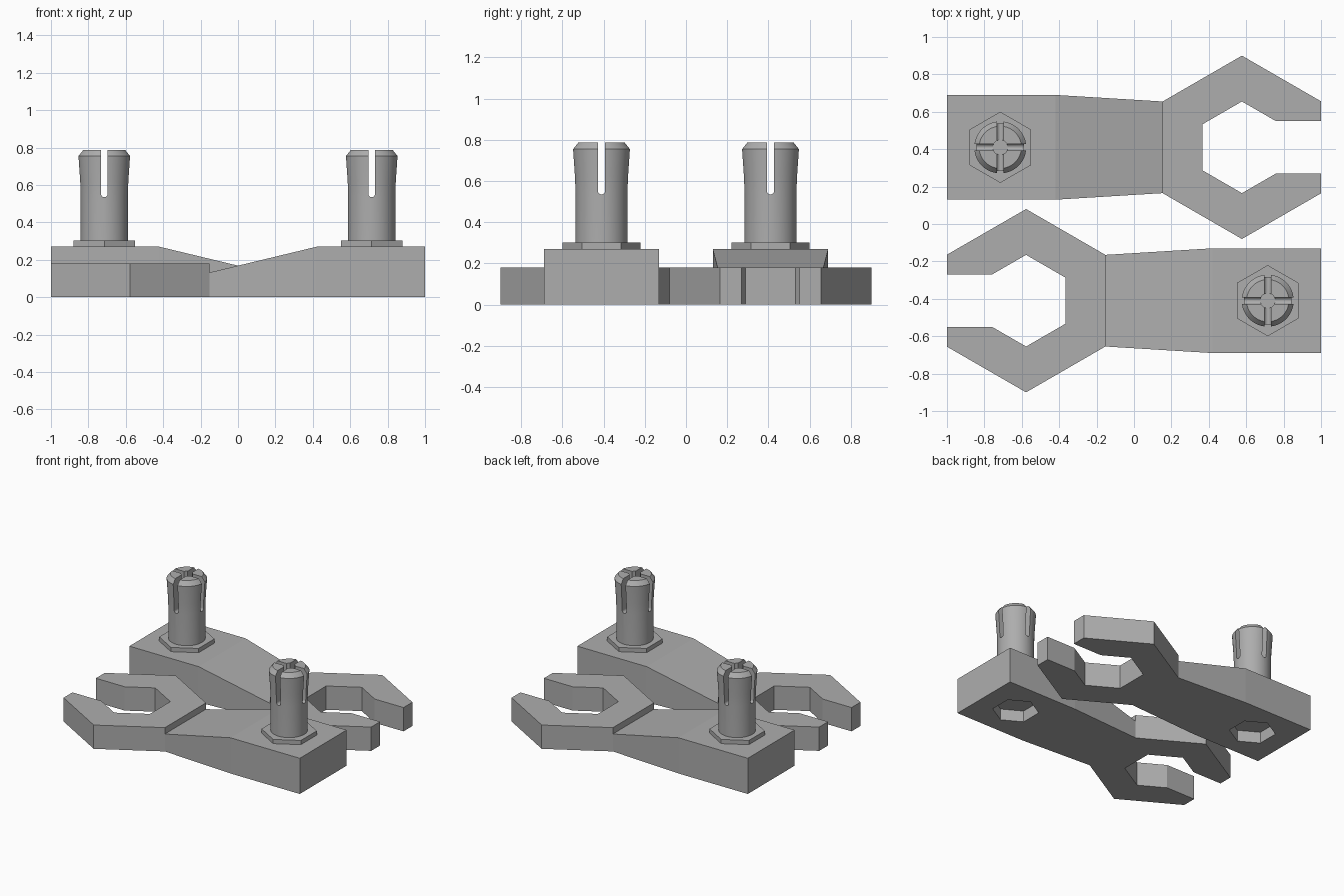
import bpy, bmesh
from math import pi, sin, cos, radians
from mathutils import Matrix

cube = bpy.data.objects.get("Cube")
if cube:
    bpy.data.objects.remove(cube, do_unlink=True)

grey = bpy.data.materials.new("mid grey plastic")
grey.use_nodes = True
colour = (0.42, 0.42, 0.42, 1)
grey.diffuse_color = colour
grey.node_tree.nodes["Principled BSDF"].inputs["Base Color"].default_value = colour

ROW_Y = -0.41      # centre line of the front clip
POST_X = 0.715
FORK_X = -0.577


def finish(name, bm):
    bmesh.ops.recalc_face_normals(bm, faces=bm.faces)
    mesh = bpy.data.meshes.new(name)
    bm.to_mesh(mesh)
    bm.free()
    mesh.materials.append(grey)
    obj = bpy.data.objects.new(name, mesh)
    bpy.context.collection.objects.link(obj)
    return obj


def prism(name, outline, low, high, matrix=Matrix()):
    bm = bmesh.new()
    base = bm.faces.new([bm.verts.new((x, y, low)) for x, y in outline])
    top = bmesh.ops.extrude_face_region(bm, geom=[base])["geom"]
    for v in top:
        if isinstance(v, bmesh.types.BMVert):
            v.co.z = high
    bm.transform(matrix)
    return finish(name, bm)


def loft(name, rings):
    bm = bmesh.new()
    loops = [[bm.verts.new(p) for p in ring] for ring in rings]
    for a, b in zip(loops, loops[1:]):
        for i in range(len(a)):
            j = (i + 1) % len(a)
            bm.faces.new((a[i], a[j], b[j], b[i]))
    bm.faces.new(loops[0])
    bm.faces.new(loops[-1])
    return finish(name, bm)


def circle(radius, sides, cx=0, cy=0):
    # Starts on +y, so six sides give a hexagon with points along y
    return [(cx + radius * sin(2 * pi * i / sides),
             cy + radius * cos(2 * pi * i / sides)) for i in range(sides)]


def cut(obj, cutters):
    for c in cutters:
        c.hide_render = True
        mod = obj.modifiers.new("cut", "BOOLEAN")
        mod.operation, mod.solver, mod.object = "DIFFERENCE", "EXACT", c
    graph = bpy.context.evaluated_depsgraph_get()
    mesh = bpy.data.meshes.new_from_object(obj.evaluated_get(graph))
    obj.modifiers.clear()
    obj.data = mesh
    for c in cutters:
        bpy.data.objects.remove(c, do_unlink=True)


# Arm: tapering bar with a hexagonal socket underneath
sections = [(1, 0.28, 0.27), (0.42, 0.28, 0.27), (-0.153, 0.245, 0.132)]
arm = loft("front_arm", [[(x, ROW_Y - w, 0), (x, ROW_Y + w, 0),
                          (x, ROW_Y + w, h), (x, ROW_Y - w, h)]
                         for x, w, h in sections])
cut(arm, [prism("socket_cutter", circle(0.16, 6, POST_X, ROW_Y), -0.1, 0.085)])

# Fork: open hexagonal jaw, outlined on one half and mirrored
half = [(-1, 0.14), (-0.759, 0.14), (FORK_X, 0.245), (-0.365, 0.1225)]
outer = [(-0.153, 0.245), (FORK_X, 0.49), (-1, 0.246)]


def mirrored(points):
    return [(x, -y) for x, y in reversed(points)]


outline = half + mirrored(half) + mirrored(outer) + outer
fork = prism("front_fork", [(x, y + ROW_Y) for x, y in outline], 0, 0.18)

# Collar: hexagonal washer below the post
collar = prism("front_collar", circle(0.19, 6, POST_X, ROW_Y), 0.268, 0.302)

# Post: flared round peg, split by a cross slot and a central bore
profile = [(0.127, 0.30), (0.127, 0.54), (0.130, 0.62),
           (0.139, 0.755), (0.113, 0.788)]
post = loft("front_post", [[(x, y, z) for x, y in circle(r, 48, POST_X, ROW_Y)]
                           for r, z in profile])
SLOT = 0.018
slot = [(SLOT, 0.9), (-SLOT, 0.9)] + [
    (-SLOT * cos(pi * i / 12), 0.553 - SLOT * sin(pi * i / 12)) for i in range(13)]
cutters = [prism("bore_cutter", circle(0.04, 24, POST_X, ROW_Y), 0.535, 0.9)]
for turn in (0, 90):
    place = (Matrix.Translation((POST_X, ROW_Y, 0))
             @ Matrix.Rotation(radians(turn), 4, "Z")
             @ Matrix.Rotation(radians(90), 4, "X"))
    cutters.append(prism("slot_cutter", slot, -0.3, 0.3, place))
cut(post, cutters)

bpy.ops.object.select_all(action="DESELECT")
post.select_set(True)
bpy.context.view_layer.objects.active = post
bpy.ops.object.shade_smooth_by_angle(angle=radians(25))

# Back clip: the same parts turned half way round
for part in (arm, fork, collar, post):
    twin = part.copy()
    twin.name = part.name.replace("front", "back")
    twin.rotation_euler.z = pi
    bpy.context.collection.objects.link(twin)
